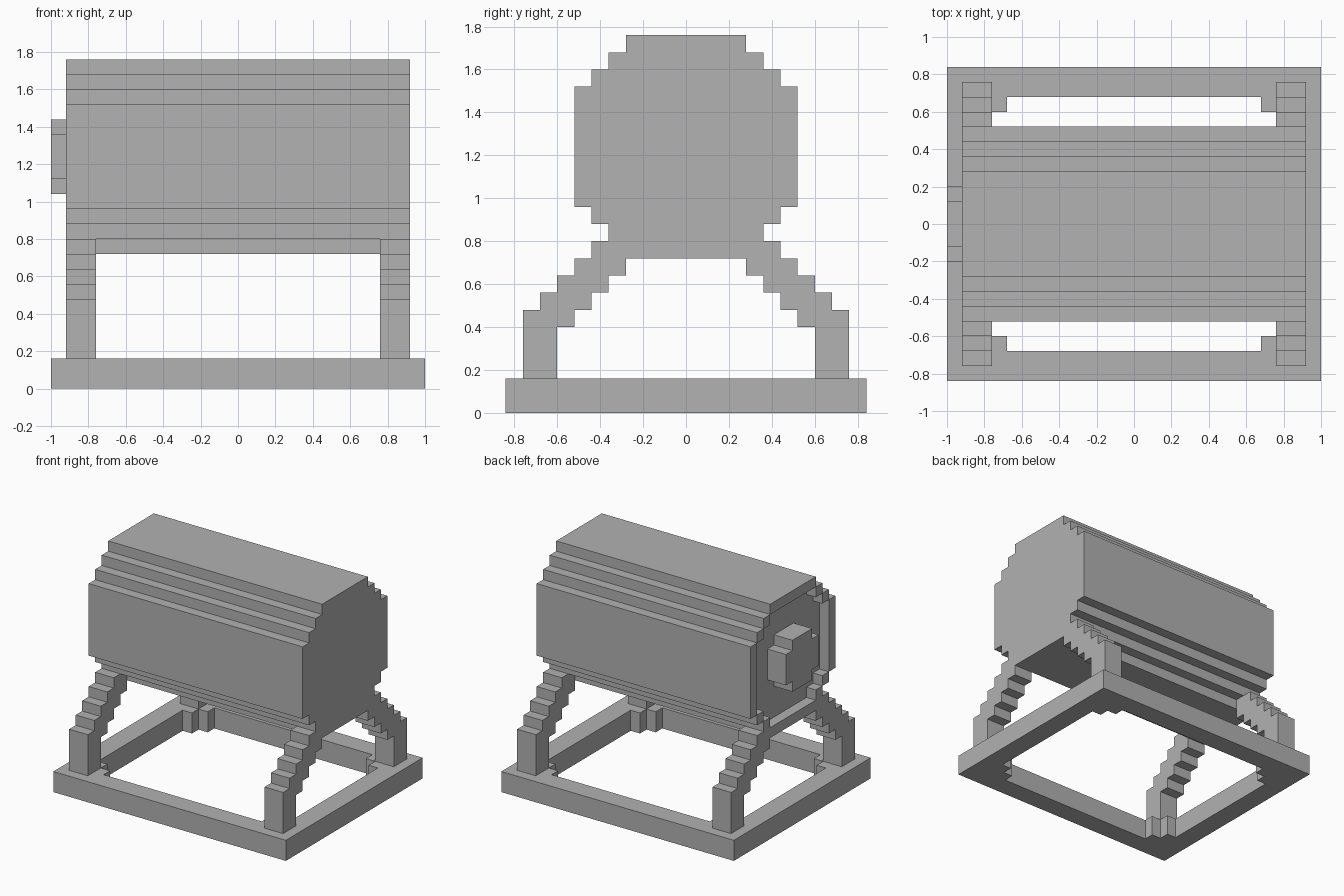
import bpy
import bmesh

cube = bpy.data.objects.get("Cube")
if cube:
    bpy.data.objects.remove(cube, do_unlink=True)

U = 0.08  # size of one block

grey = bpy.data.materials.new("plain_grey")
grey.use_nodes = True
colour = (0.445, 0.445, 0.445, 1)
grey.diffuse_color = colour
grey.node_tree.nodes["Principled BSDF"].inputs["Base Color"].default_value = colour


def stepped_bands(halves, low, high):
    """Rows (left, right, bottom, top) that widen one block at a time, then narrow again."""
    n = len(halves) - 1
    lower = [(-h, h, low + i, low + i + 1) for i, h in enumerate(halves[:-1])]
    upper = [(-h, h, high - i - 1, high - i) for i, h in enumerate(halves[:-1])]
    return lower + [(-halves[-1], halves[-1], low + n, high - n)] + upper[::-1]


def outline(rows):
    """Counter-clockwise outline around a stack of rows."""
    path = [p for l, r, b, t in rows for p in ((r, b), (r, t))]
    path += [p for l, r, b, t in reversed(rows) for p in ((l, t), (l, b))]
    return [p for i, p in enumerate(path) if p != path[i - 1]]


def add_face(bm, points):
    return bm.faces.new([bm.verts.new([c * U for c in p]) for p in points])


def add_cap(bm, path, x, facing):
    add_face(bm, [(x, y, z) for y, z in path[::facing]])


def add_walls(bm, path, x0, x1, facing=1):
    for i, a in enumerate(path):
        b = path[(i + 1) % len(path)]
        quad = [(x0, *a), (x0, *b), (x1, *b), (x1, *a)]
        add_face(bm, quad[::facing])


def finish(bm, name):
    bmesh.ops.remove_doubles(bm, verts=bm.verts[:], dist=0.001)
    mesh = bpy.data.meshes.new(name)
    bm.to_mesh(mesh)
    bm.free()
    mesh.materials.append(grey)
    bpy.context.collection.objects.link(bpy.data.objects.new(name, mesh))


def prism(name, rows, x0, x1):
    bm = bmesh.new()
    path = outline(rows)
    add_walls(bm, path, x0, x1)
    add_cap(bm, path, x0, -1)
    add_cap(bm, path, x1, 1)
    finish(bm, name)


# Base frame: rectangle with a stepped opening
bm = bmesh.new()
edges = []
for path in (outline([(-12.5, 12.5, -10.5, 10.5)]),
             outline(stepped_bands([8.5, 9.5, 10.5], -8.5, 8.5))):
    verts = [bm.verts.new((x * U, y * U, 0)) for x, y in path]
    edges += [bm.edges.new((verts[i - 1], v)) for i, v in enumerate(verts)]
bmesh.ops.triangle_fill(bm, edges=edges, use_beauty=True)
result = bmesh.ops.extrude_face_region(bm, geom=bm.faces[:], use_keep_orig=True)
top = [v for v in result["geom"] if isinstance(v, bmesh.types.BMVert)]
bmesh.ops.translate(bm, verts=top, vec=(0, 0, 2 * U))
bmesh.ops.recalc_face_normals(bm, faces=bm.faces[:])
finish(bm, "base_frame")

# Four stair-stepped legs
leg = [(7.5, 9.5, 2, 5), (6.5, 9.5, 5, 6), (5.5, 8.5, 6, 7),
       (4.5, 7.5, 7, 8), (3.5, 6.5, 8, 9), (3.5, 5.5, 9, 10)]
back = leg
front = [(-r, -l, b, t) for l, r, b, t in leg]
for end, rows in (("front", front), ("back", back)):
    prism(end + "_left_leg", rows, 9.5, 11.5)
    prism(end + "_right_leg", rows, -11.5, -9.5)

# Drum with a shallow recess in its right end
drum = stepped_bands([3.5, 4.5, 5.5, 6.5], 9, 22)
recess = stepped_bands([3.5, 4.5, 5.5], 10, 21)
bm = bmesh.new()
add_walls(bm, outline(drum), -11.5, 11.5)
add_cap(bm, outline(drum), 11.5, 1)
add_walls(bm, outline(recess), -11.5, -10.5, -1)
add_cap(bm, outline(recess), -10.5, -1)
rim = [drum[0], drum[-1]]
for (l, r, b, t), (il, ir, _, _) in zip(drum[1:-1], recess):
    rim += [(l, il, b, t), (ir, r, b, t)]
for row in rim:
    add_cap(bm, outline([row]), -11.5, -1)
finish(bm, "drum")

# Round knob standing in the recess
prism("end_knob", stepped_bands([1.5, 2.5], 13, 18), -12.5, -10.5)
